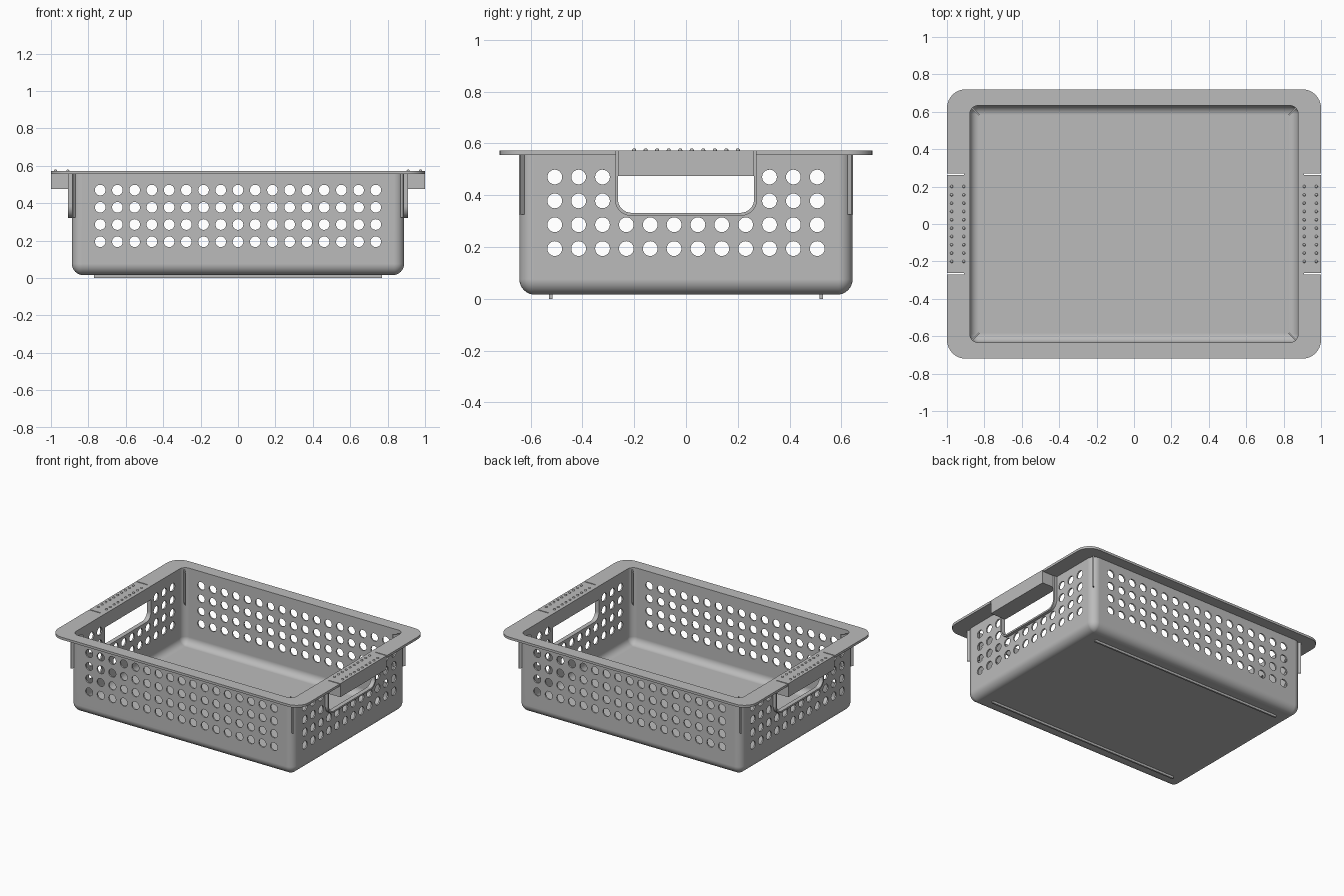
import bpy, bmesh, math
from mathutils import Matrix, Vector

cube = bpy.data.objects.get("Cube")
if cube:
    bpy.data.objects.remove(cube, do_unlink=True)

GREY = (0.5, 0.5, 0.5, 1)
plastic = bpy.data.materials.new("grey_plastic")
plastic.use_nodes = True
plastic.diffuse_color = GREY
plastic.node_tree.nodes["Principled BSDF"].inputs["Base Color"].default_value = GREY

HX, HY, WALL = 0.888, 0.643, 0.01     # basket half sizes and wall thickness
TOP, LIP, BASE = 0.573, 0.556, 0.016  # rim top, rim underside, basket bottom
PITCH, HOLE = 0.0921, 0.0285          # hole spacing and radius
ROWS = [0.194 + PITCH * i for i in range(4)]


def finish(bm, name):
    bmesh.ops.recalc_face_normals(bm, faces=bm.faces)
    mesh = bpy.data.meshes.new(name)
    bm.to_mesh(mesh)
    bm.free()
    mesh.materials.append(plastic)
    obj = bpy.data.objects.new(name, mesh)
    bpy.context.collection.objects.link(obj)
    return obj


def activate(obj):
    bpy.ops.object.select_all(action='DESELECT')
    obj.select_set(True)
    bpy.context.view_layer.objects.active = obj


def smooth(obj):
    activate(obj)
    bpy.ops.object.shade_smooth_by_angle(angle=math.radians(35))
    mod = obj.modifiers.new("even_normals", 'WEIGHTED_NORMAL')
    mod.keep_sharp = True


def ring(hx, hy, r, z, n=8):
    """Rounded rectangle at height z."""
    pts = []
    for q, (sx, sy) in enumerate([(1, 1), (-1, 1), (-1, -1), (1, -1)]):
        for i in range(n + 1):
            a = (q + i / n) * math.pi / 2
            pts.append(Vector((sx * (hx - r) + r * math.cos(a),
                               sy * (hy - r) + r * math.sin(a), z)))
    return pts


def loft(bm, rings):
    """Skin a stack of rings and cap both ends."""
    loops = [[bm.verts.new(p) for p in r] for r in rings]
    n = len(loops[0])
    for a, b in zip(loops, loops[1:]):
        for i in range(n):
            j = (i + 1) % n
            bm.faces.new((a[i], a[j], b[j], b[i]))
    bm.faces.new(loops[0])
    bm.faces.new(loops[-1])


def prism(bm, outline, x0, x1):
    """Extrude a (y, z) outline along x."""
    loft(bm, [[Vector((x, y, z)) for y, z in outline] for x in (x0, x1)])


def u_shape(half, bottom, top, r, n=8):
    """Open U outline in (y, z) with rounded lower corners."""
    right = [(half, top)]
    for i in range(n + 1):
        a = -i / n * math.pi / 2
        right.append((half - r + r * math.cos(a), bottom + r + r * math.sin(a)))
    return right + [(-y, z) for y, z in reversed(right)]


def box(bm, centre, size, turn=0):
    bmesh.ops.create_cube(bm, size=1, matrix=Matrix.Translation(centre)
                          @ Matrix.Rotation(turn, 4, 'Z') @ Matrix.Diagonal((*size, 1)))


def drill(bm, centre, length, axis):
    turn = Matrix.Rotation(math.pi / 2, 4, 'Y' if axis == 'X' else 'X')
    bmesh.ops.create_cone(bm, cap_ends=True, segments=24, radius1=HOLE, radius2=HOLE,
                          depth=length, matrix=Matrix.Translation(centre) @ turn)


def cut(obj, cutter):
    cutter.hide_render = True
    mod = obj.modifiers.new("cut", 'BOOLEAN')
    mod.operation, mod.solver, mod.object = 'DIFFERENCE', 'EXACT', cutter
    activate(obj)
    bpy.ops.object.modifier_apply(modifier=mod.name)
    bpy.data.objects.remove(cutter, do_unlink=True)


# Basket shell: rounded bottom, walls, flat rim, then back down inside
def bowl(inset, floor, fillet, corner):
    out = []
    for i in range(9):
        a = i / 8 * math.pi / 2
        d = inset + fillet * (1 - math.sin(a))
        r = max(corner - fillet * (1 - math.sin(a)), 0.006)
        out.append(ring(HX - d, HY - d, r, floor + fillet * (1 - math.cos(a))))
    return out


bm = bmesh.new()
loft(bm, bowl(0, BASE, 0.06, 0.055)
     + [ring(HX, HY, 0.055, LIP), ring(1, 0.72, 0.1, LIP), ring(1, 0.72, 0.1, TOP),
        ring(HX - WALL, HY - WALL, 0.045, TOP)]
     + bowl(WALL, BASE + WALL, 0.05, 0.045)[::-1])
basket = finish(bm, "basket")

# Holes through the long walls
bm = bmesh.new()
for z in ROWS:
    for i in range(17):
        drill(bm, ((i - 8) * PITCH, 0, z), 1.6, 'Y')
cut(basket, finish(bm, "long_wall_cutter"))

# Holes and handle openings through the short walls
bm = bmesh.new()
for row, z in enumerate(ROWS):
    for i in range(12):
        if row < 2 or i < 3 or i > 8:
            drill(bm, (0, (i - 5.5) * PITCH, z), 2.2, 'X')
prism(bm, u_shape(0.27, 0.325, 0.7, 0.06), -1.1, 1.1)
cut(basket, finish(bm, "short_wall_cutter"))
smooth(basket)

for side, s in (("left", 1), ("right", -1)):
    # Collar around the handle opening
    bm = bmesh.new()
    outline = u_shape(0.275, 0.32, TOP, 0.065) + u_shape(0.263, 0.332, TOP, 0.053)[::-1]
    prism(bm, outline, s * (HX - WALL), s * 0.91)
    smooth(finish(bm, side + "_handle_collar"))

    # Grip bar
    bm = bmesh.new()
    box(bm, (s * 0.939, 0, 0.524), (0.122, 0.526, 0.098))
    finish(bm, side + "_handle_grip")

    # Grip bumps
    bm = bmesh.new()
    for x in (0.91, 0.975):
        for i in range(10):
            bmesh.ops.create_uvsphere(bm, u_segments=12, v_segments=8, radius=0.008,
                                      matrix=Matrix.Translation((s * x, (i - 4.5) * 0.0445, TOP)))
    smooth(finish(bm, side + "_grip_bumps"))

# Diagonal corner fins
bm = bmesh.new()
for sx in (1, -1):
    for sy in (1, -1):
        box(bm, (sx * 0.856, sy * 0.612, 0.442), (0.083, 0.008, 0.234), sx * sy * math.pi / 4)
finish(bm, "corner_fins")

# Foot runners under the floor
bm = bmesh.new()
for sy in (1, -1):
    box(bm, (0, sy * 0.522, 0.01), (1.54, 0.012, 0.02))
finish(bm, "foot_runners")
